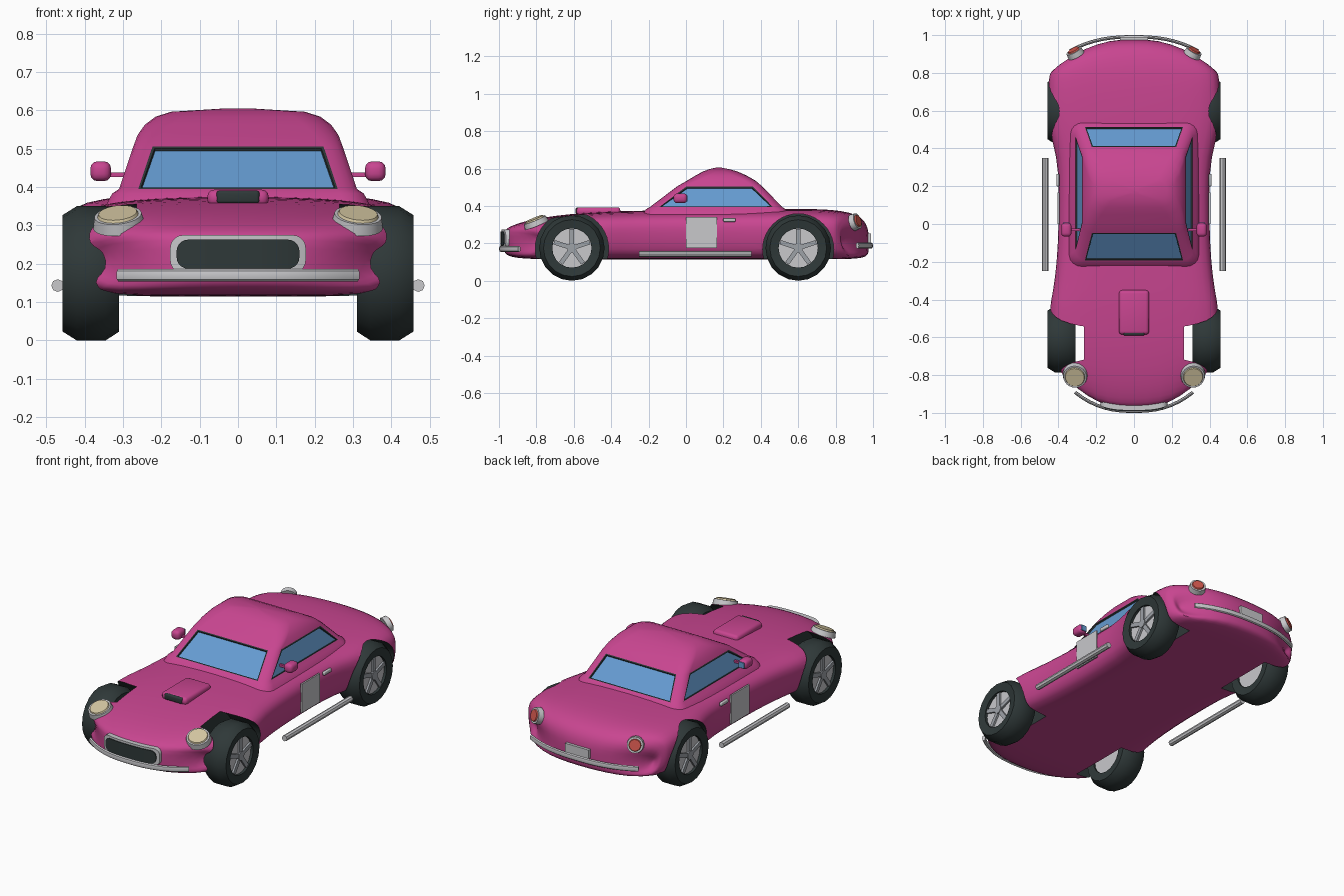
import bpy, bmesh, math
from mathutils import Matrix, Vector

if "Cube" in bpy.data.objects:
    bpy.data.objects.remove(bpy.data.objects["Cube"])


def material(name, rgb):
    m = bpy.data.materials.new(name)
    m.diffuse_color = (*rgb, 1)
    m.use_nodes = True
    m.node_tree.nodes["Principled BSDF"].inputs["Base Color"].default_value = m.diffuse_color
    return m


PINK = material("pink paint", (0.58, 0.06, 0.28))
DARK = material("dark rubber", (0.028, 0.04, 0.04))
GLASS = material("blue glass", (0.13, 0.33, 0.64))
SILVER = material("silver", (0.58, 0.58, 0.6))
GREY = material("spoke grey", (0.34, 0.36, 0.39))
CREAM = material("cream lens", (0.66, 0.57, 0.36))
RED = material("red lens", (0.6, 0.09, 0.07))


def finish(name, bm, *mats):
    bmesh.ops.recalc_face_normals(bm, faces=bm.faces)
    me = bpy.data.meshes.new(name)
    bm.to_mesh(me)
    bm.free()
    for m in mats:
        me.materials.append(m)
    ob = bpy.data.objects.new(name, me)
    bpy.context.collection.objects.link(ob)
    return ob


def box(name, loc, size, mat, bevel=0, rot=None):
    bm = bmesh.new()
    bmesh.ops.create_cube(bm, size=1, matrix=Matrix.Diagonal((*size, 1)))
    if bevel:
        bmesh.ops.bevel(bm, geom=bm.edges[:], offset=bevel, segments=3, profile=0.5, affect='EDGES')
    bm.transform(Matrix.Translation(loc) @ (rot or Matrix()))
    return finish(name, bm, mat)


def disc(name, loc, normal, r, depth, mats, segs=24, r2=None):
    bm = bmesh.new()
    rot = Vector(normal).to_track_quat('Z', 'Y').to_matrix().to_4x4()
    bmesh.ops.create_cone(bm, cap_ends=True, segments=segs, radius1=r, radius2=r2 or r, depth=depth,
                          matrix=Matrix.Translation(loc) @ rot)
    return finish(name, bm, *mats)


def bake(ob):
    dg = bpy.context.evaluated_depsgraph_get()
    me = bpy.data.meshes.new_from_object(ob.evaluated_get(dg))
    ob.modifiers.clear()
    ob.data = me


# Body: loft of stations (y, half width, bottom, top, end curvature)
HALF = [(0, 0), (.35, 0), (.65, 0), (.9, .03), (.96, .2), (.99, .42),
        (1, .65), (.975, .8), (.88, .915), (.65, .97), (.35, .99), (0, 1)]
STATIONS = [(-.978, .36, .165, .25, .2), (-.968, .39, .14, .278, .19), (-.93, .41, .125, .297, .17),
            (-.86, .418, .118, .32, .12), (-.76, .424, .115, .34, .06), (-.62, .437, .115, .358, 0),
            (-.46, .455, .115, .369, 0), (-.36, .43, .115, .373, 0), (-.2, .41, .115, .376, 0),
            (0, .4, .115, .378, 0), (.3, .4, .115, .38, 0), (.42, .43, .115, .382, 0),
            (.5, .45, .115, .384, 0), (.6, .46, .115, .385, 0), (.72, .458, .115, .384, 0),
            (.83, .45, .115, .376, -.03), (.91, .43, .118, .356, -.1), (.955, .42, .125, .325, -.13),
            (.975, .4, .14, .28, -.15), (.98, .37, .16, .24, -.16)]
bm = bmesh.new()
sides = []
for y, w, zb, zt, b in STATIONS:
    right = [bm.verts.new((f * w, y + b * f ** 3, zb + (zt - zb) * h)) for f, h in HALF]
    left = [right[0]] + [bm.verts.new((-v.co.x, v.co.y, v.co.z)) for v in right[1:-1]] + [right[-1]]
    sides.append((right, left))
for s in (0, 1):
    for a, b in zip(sides, sides[1:]):
        for j in range(11):
            bm.faces.new((a[s][j], a[s][j + 1], b[s][j + 1], b[s][j]))
    for end in (sides[0][s], sides[-1][s]):
        for j in range(5):
            bm.faces.new((end[j], end[j + 1], end[10 - j], end[11 - j]))
body = finish("body", bm, PINK, DARK)
body.modifiers.new("smooth", 'SUBSURF').levels = 1

# Wheel arches cut out of the body, with dark inner faces
cutters = []
for s in (-1, 1):
    for y, z, r in ((-.61, .172, .196), (.6, .168, .19)):
        c = disc("arch_cutter", (s * .4325, y, z), (1, 0, 0), r, .335, (PINK, DARK), 40)
        for p in c.data.polygons:
            p.material_index = 1
        c.hide_render = True
        mod = body.modifiers.new("arch", 'BOOLEAN')
        mod.operation, mod.solver, mod.object = 'DIFFERENCE', 'EXACT', c
        cutters.append(c)
bake(body)
for c in cutters:
    bpy.data.objects.remove(c)

# Cabin: stacked rounded rectangles (z, half width, front y, back y, corner radius)
LEVELS = [(.35, .345, -.235, .55, .07), (.383, .328, -.213, .532, .06), (.395, .31, -.192, .514, .05),
          (.505, .273, -.047, .407, .05), (.535, .262, .005, .372, .06), (.562, .243, .05, .325, .07),
          (.583, .215, .088, .278, .07), (.596, .175, .122, .235, .05), (.605, .03, .16, .19, .01)]
bm = bmesh.new()
rings = []
for z, hw, yf, yb, r in LEVELS:
    ring = []
    for k, (cx, cy) in enumerate(((hw - r, yb - r), (r - hw, yb - r), (r - hw, yf + r), (hw - r, yf + r))):
        for i in range(5):
            a = math.pi / 2 * (k + i / 4)
            ring.append(bm.verts.new((cx + r * math.cos(a), cy + r * math.sin(a), z)))
    rings.append(ring)
windows = []
for n, (a, b) in enumerate(zip(rings, rings[1:])):
    for i in range(20):
        j = (i + 1) % 20
        f = bm.faces.new((a[i], a[j], b[j], b[i]))
        if n == 2 and i % 5 == 4:
            windows.append(f)
bm.faces.new(rings[0])
bm.faces.new(rings[-1])
bmesh.ops.recalc_face_normals(bm, faces=bm.faces)
# Windows: dark frame with recessed glass
for f in windows:
    for thick, depth in ((.009, 0), (.002, -.008)):
        for rim in bmesh.ops.inset_individual(bm, faces=[f], thickness=thick, depth=depth)["faces"]:
            if rim != f:
                rim.material_index = 1
    f.material_index = 2
finish("cabin", bm, PINK, DARK, GLASS)

# Hood scoop
box("hood_scoop", (0, -.468, .371), (.16, .235, .044), PINK, .018)
box("scoop_opening", (0, -.58, .374), (.112, .022, .034), DARK, .008)


# Grille: rounded plates that follow the curved nose
def nose_plate(name, hw, hh, r, y0, depth, mat):
    bm = bmesh.new()
    cols = []
    for i in range(25):
        x = hw * math.sin(math.pi / 2 * (i / 12 - 1))
        d = max(0, abs(x) - (hw - r))
        h = hh - r + math.sqrt(max(0, r * r - d * d))
        y = y0 + .2 * (abs(x) / .36) ** 3
        cols.append([bm.verts.new((x, yy, .225 + dz))
                     for yy, dz in ((y, -h), (y, h), (y + depth, h), (y + depth, -h))])
    for a, b in zip(cols, cols[1:]):
        for k in range(4):
            bm.faces.new((a[k], a[(k + 1) % 4], b[(k + 1) % 4], b[k]))
    bm.faces.new(cols[0])
    bm.faces.new(cols[-1])
    finish(name, bm, mat)


nose_plate("grille_surround", .177, .05, .035, -.987, .05, SILVER)
nose_plate("grille", .16, .038, .03, -.991, .02, DARK)


# Bumpers: swept bars
def bumper(name, hw, y0, bend, z):
    cu = bpy.data.curves.new(name, 'CURVE')
    cu.dimensions, cu.bevel_depth, cu.bevel_resolution, cu.use_fill_caps = '3D', .009, 2, True
    sp = cu.splines.new('POLY')
    sp.points.add(16)
    for i, p in enumerate(sp.points):
        t = i / 8 - 1
        p.co = (t * hw, y0 + bend * abs(t) ** 2.5, 0, 1)
    tmp = bpy.data.objects.new(name, cu)
    bpy.context.collection.objects.link(tmp)
    me = bpy.data.meshes.new_from_object(tmp.evaluated_get(bpy.context.evaluated_depsgraph_get()))
    bpy.data.objects.remove(tmp)
    me.transform(Matrix.Translation((0, 0, z)) @ Matrix.Diagonal((1, 1, 1.8, 1)))
    me.materials.clear()
    me.materials.append(SILVER)
    bpy.context.collection.objects.link(bpy.data.objects.new(name, me))


bumper("front_bumper", .312, -.991, .1, .17)
bumper("rear_bumper", .34, .991, -.075, .188)
box("rear_plate", (0, .979, .228), (.15, .022, .05), SILVER)


# Wheel: lathed tyre, rim and five spokes
def wheel(s, y, tag):
    profile = [(.315, .105), (.31, .152), (.345, .175), (.42, .175), (.457, .152), (.45, .105)]
    bm = bmesh.new()
    loops = []
    for i in range(20):
        a = math.tau * i / 20
        loops.append([bm.verts.new((s * x, y + r * math.sin(a), .175 + r * math.cos(a))) for x, r in profile])
    for i in range(20):
        a, b = loops[i], loops[(i + 1) % 20]
        for k in range(6):
            j = (k + 1) % 6
            bm.faces.new((a[k], a[j], b[j], b[k]))
    finish(tag + "_tyre", bm, DARK)
    disc(tag + "_rim", (s * .38, y, .175), (1, 0, 0), .107, .11, (SILVER,), 20)
    disc(tag + "_hub", (s * .44, y, .175), (1, 0, 0), .025, .02, (GREY,), 12)
    for i in range(5):
        rot = Matrix.Rotation(math.tau * i / 5, 4, 'X') @ Matrix.Translation((0, 0, .055))
        box(f"{tag}_spoke_{i + 1}", (s * .438, y, .175), (.016, .024, .092), GREY, 0, rot)


# Parts repeated on both sides
for s, side in ((-1, "left"), (1, "right")):
    wheel(s, -.61, side + "_front_wheel")
    wheel(s, .6, side + "_rear_wheel")
    n = Vector((s * .1, -.38, .92)).normalized()
    c = Vector((s * .312, -.806, .318))
    disc(side + "_headlight_ring", c - n * .006, n, .068, .03, (SILVER,), 24, .062)
    disc(side + "_headlight", c + n * .008, n, .058, .016, (CREAM,), 24, .05)
    n = Vector((s * .45, .85, .3)).normalized()
    c = Vector((s * .312, .905, .315))
    disc(side + "_taillight_ring", c, n, .046, .03, (SILVER,), 20, .043)
    disc(side + "_taillight", c + n * .014, n, .037, .016, (RED,), 20, .03)
    disc(side + "_side_pipe", (s * .47, .05, .143), (0, 1, 0), .0165, .6, (SILVER,), 8)
    box(side + "_door_panel", (s * .4, .083, .258), (.009, .165, .165), SILVER)
    box(side + "_door_handle", (s * .403, .232, .325), (.016, .066, .02), SILVER, .005)
    box(side + "_mirror_arm", (s * .315, -.03, .432), (.08, .014, .012), PINK)
    box(side + "_mirror", (s * .358, -.03, .441), (.054, .074, .052), PINK, .019)
    box(side + "_mirror_glass", (s * .358, .006, .441), (.034, .006, .032), GLASS)

# Smooth shading with sharp edges kept
bpy.ops.object.select_all(action='SELECT')
bpy.context.view_layer.objects.active = body
bpy.ops.object.shade_smooth_by_angle(angle=math.radians(35))
